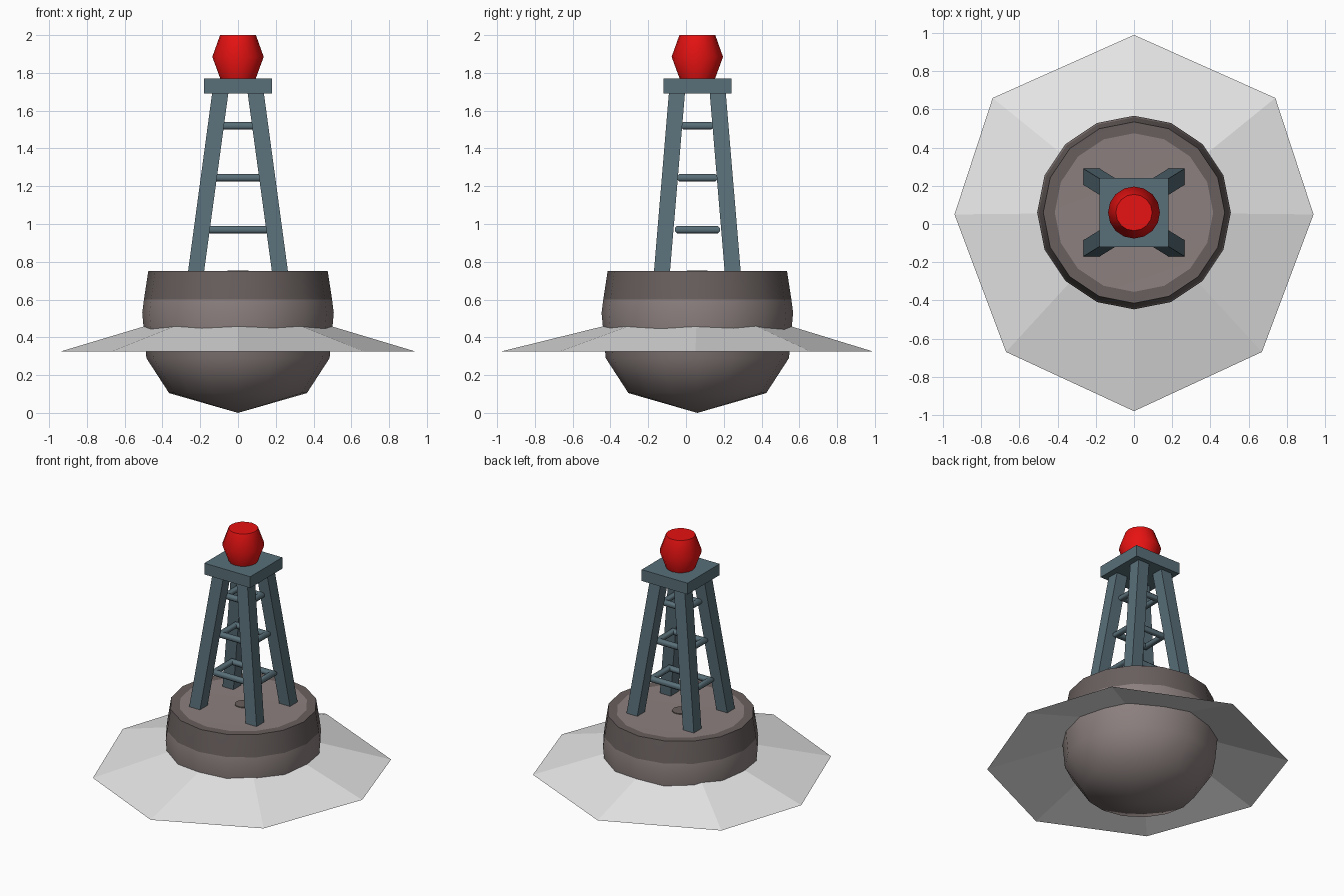
import bpy, bmesh, math
from mathutils import Vector

if "Cube" in bpy.data.objects:
    bpy.data.objects.remove(bpy.data.objects["Cube"])

CY = 0.06  # the tower and hull sit slightly behind the middle


def material(name, rgb):
    m = bpy.data.materials.new(name)
    m.diffuse_color = (*rgb, 1)
    m.use_nodes = True
    m.node_tree.nodes["Principled BSDF"].inputs["Base Color"].default_value = m.diffuse_color
    return m


TAUPE = material("taupe hull", (0.26, 0.215, 0.21))
DARK = material("dark rubber band", (0.14, 0.115, 0.112))
STEEL = material("blue grey steel", (0.10, 0.16, 0.19))
RED = material("red lamp", (0.8, 0.006, 0.006))
FOAM = material("pale foam", (0.8, 0.8, 0.8))


def finish(bm, name, mats, smooth=None):
    bmesh.ops.recalc_face_normals(bm, faces=bm.faces[:])
    me = bpy.data.meshes.new(name)
    if smooth:
        for f in bm.faces:
            f.smooth = True
    bm.to_mesh(me)
    bm.free()
    for m in mats:
        me.materials.append(m)
    if smooth:
        me.set_sharp_from_angle(angle=math.radians(smooth))
    ob = bpy.data.objects.new(name, me)
    bpy.context.collection.objects.link(ob)
    return ob


def lathe(bm, profile, n=16):
    """Spin (radius, z) points around the tower axis, closing both ends."""
    rings = []
    for r, z in profile:
        if r == 0:
            rings.append([bm.verts.new((0, CY, z))] * n)
        else:
            rings.append([bm.verts.new((r * math.cos(i * math.tau / n),
                                        CY + r * math.sin(i * math.tau / n), z)) for i in range(n)])
    for a, b in zip(rings, rings[1:]):
        for i in range(n):
            j = (i + 1) % n
            bm.faces.new(list(dict.fromkeys((a[i], a[j], b[j], b[i]))))


def prism(bm, bottom, top):
    """Six-sided block from two (x0, x1, y0, y1, z) rectangles."""
    rects = []
    for x0, x1, y0, y1, z in (bottom, top):
        rects.append([bm.verts.new(p) for p in
                      ((x0, y0, z), (x1, y0, z), (x1, y1, z), (x0, y1, z))])
    a, b = rects
    bm.faces.new(a[::-1])
    bm.faces.new(b)
    for i in range(4):
        j = (i + 1) % 4
        bm.faces.new((a[i], a[j], b[j], b[i]))


# Hull: rounded float, dark band round the top, pale deck
bm = bmesh.new()
lathe(bm, [(0, 0), (0.365, 0.105), (0.485, 0.29), (0.507, 0.53), (0.498, 0.6),
           (0.475, 0.75), (0.415, 0.748), (0, 0.748)])
for f in bm.faces:
    c = f.calc_center_median()
    if c.z > 0.6 and math.hypot(c.x, c.y - CY) > 0.38:
        f.material_index = 1
finish(bm, "hull", [TAUPE, DARK], 50)

# Small plug in the middle of the deck
bm = bmesh.new()
lathe(bm, [(0, 0.745), (0.055, 0.745), (0.055, 0.753), (0, 0.753)])
finish(bm, "deck_plug", [DARK], 40)

# Foam skirt: thin eight-sided sloping sheet
bm = bmesh.new()
half = [(0, 0.99), (0.74, 0.66), (0.94, 0.05), (0.67, -0.67), (0, -0.98)]
outline = half + [(-x, y) for x, y in half[3:0:-1]]
outer = [bm.verts.new((x, y, 0.325)) for x, y in outline]
inner = []
for x, y in outline:
    d = Vector((x, y - CY)).normalized() * 0.48
    inner.append(bm.verts.new((d.x, d.y + CY, 0.463)))
for i in range(8):
    j = (i + 1) % 8
    bm.faces.new((outer[j], outer[i], inner[i], inner[j]))
skirt = finish(bm, "foam_skirt", [FOAM])
if skirt.data.polygons[0].normal.z < 0:
    skirt.data.flip_normals()

# Four leaning legs
for sx, side in ((-1, "left"), (1, "right")):
    for sy, end in ((-1, "front"), (1, "back")):
        bm = bmesh.new()
        prism(bm, (sx * 0.18, sx * 0.265, CY + sy * 0.145, CY + sy * 0.23, 0.745),
              (sx * 0.05, sx * 0.136, CY + sy * 0.065, CY + sy * 0.15, 1.70))
        finish(bm, f"{end}_{side}_leg", [STEEL])

# Lamp platform
bm = bmesh.new()
prism(bm, (-0.18, 0.18, CY - 0.18, CY + 0.18, 1.69),
      (-0.18, 0.18, CY - 0.18, CY + 0.18, 1.77))
finish(bm, "lamp_platform", [STEEL])

# Rung frames: round tubes mitred into rectangles
for k, (hx, hy, z) in enumerate(((0.16, 0.10, 0.97), (0.122, 0.087, 1.245), (0.092, 0.067, 1.52))):
    bm = bmesh.new()
    rings = []
    for sx, sy in ((-1, -1), (1, -1), (1, 1), (-1, 1)):
        ring = []
        for i in range(8):
            a = (i + 0.5) * math.tau / 8
            o = 0.021 * math.cos(a)
            ring.append(bm.verts.new((sx * (hx + o), CY + sy * (hy + o), z + 0.021 * math.sin(a))))
        rings.append(ring)
    for c in range(4):
        a, b = rings[c], rings[(c + 1) % 4]
        for i in range(8):
            j = (i + 1) % 8
            bm.faces.new((a[i], a[j], b[j], b[i]))
    finish(bm, f"rung_frame_{k + 1}", [STEEL], 50)

# Lamp
bm = bmesh.new()
lathe(bm, [(0, 1.765), (0.092, 1.765), (0.136, 1.885), (0.095, 2.0), (0, 2.0)])
finish(bm, "lamp", [RED], 50)
